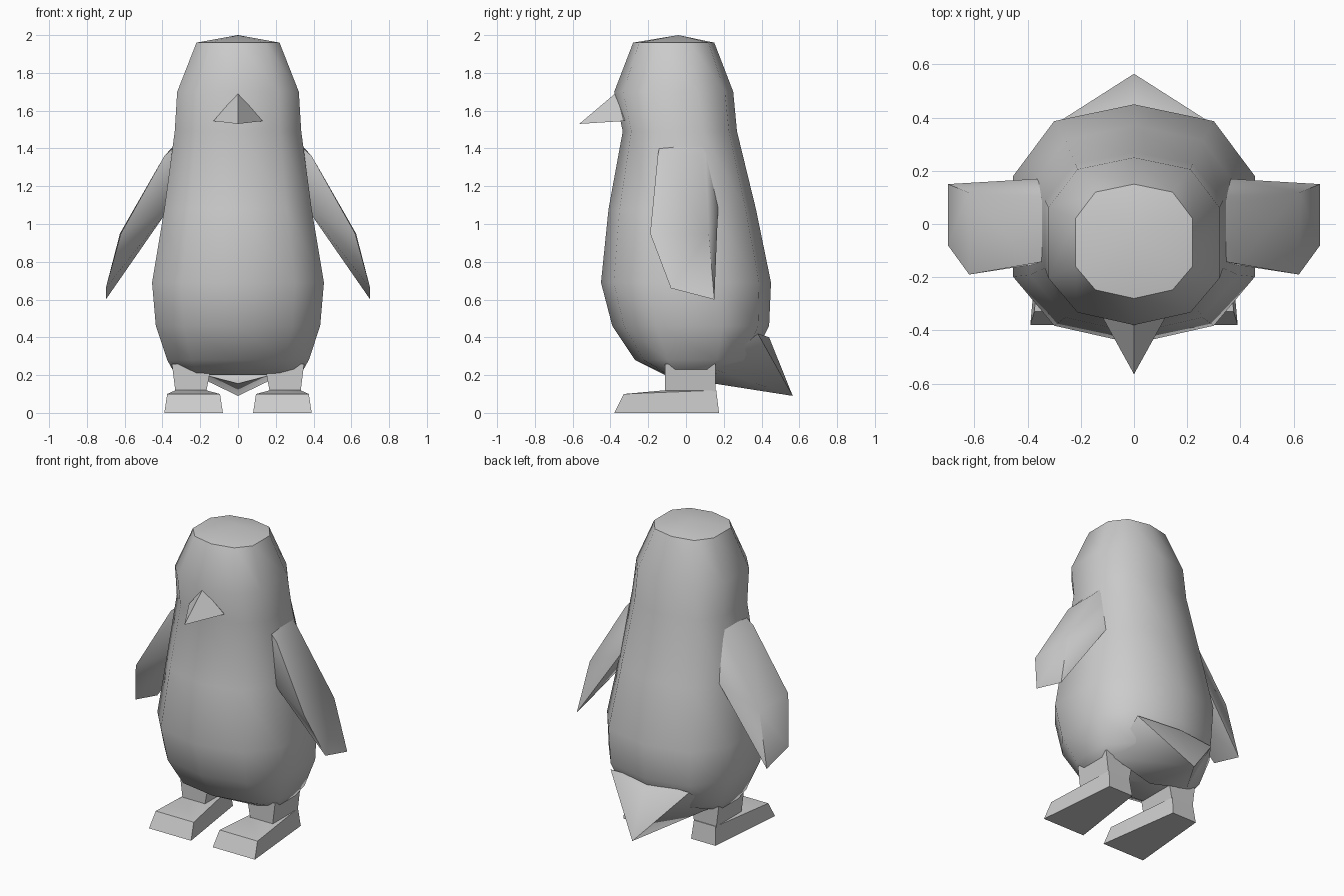
import bpy, bmesh, math

if "Cube" in bpy.data.objects:
    bpy.data.objects.remove(bpy.data.objects["Cube"])


def finish(name, bm, angle=55):
    bmesh.ops.recalc_face_normals(bm, faces=bm.faces)
    mesh = bpy.data.meshes.new(name)
    bm.to_mesh(mesh)
    bm.free()
    obj = bpy.data.objects.new(name, mesh)
    bpy.context.collection.objects.link(obj)
    bpy.ops.object.select_all(action='DESELECT')
    obj.select_set(True)
    bpy.context.view_layer.objects.active = obj
    bpy.ops.object.shade_smooth_by_angle(angle=math.radians(angle))
    return obj


def hull(name, points, side=1, angle=55):
    bm = bmesh.new()
    for x, y, z in points:
        bm.verts.new((x * side, y, z))
    bmesh.ops.convex_hull(bm, input=bm.verts)
    bmesh.ops.delete(bm, geom=[v for v in bm.verts if not v.link_faces], context='VERTS')
    bmesh.ops.dissolve_limit(bm, angle_limit=0.02, verts=bm.verts, edges=bm.edges)
    return finish(name, bm, angle)


# body and head: ten-sided rings (height, half width, front y, back y)
rings = [(0.20, 0.33, -0.11, 0.16), (0.28, 0.375, -0.27, 0.35),
         (0.46, 0.435, -0.39, 0.44), (0.69, 0.455, -0.45, 0.45),
         (1.08, 0.39, -0.41, 0.37), (1.49, 0.335, -0.335, 0.27),
         (1.70, 0.322, -0.38, 0.25), (1.96, 0.22, -0.28, 0.15)]
half = [(0, 1), (0.66, 0.86), (1, 0.4), (1, -0.44), (0.66, -0.85), (0, -1)]
section = half + [(-x, y) for x, y in half[4:0:-1]]
bm = bmesh.new()
loops = []
for z, w, front, back in rings:
    mid, depth = (front + back) / 2, (back - front) / 2
    loops.append([bm.verts.new((x * w, mid + y * depth, z)) for x, y in section])
n = len(section)
for a, b in zip(loops, loops[1:]):
    for i in range(n):
        j = (i + 1) % n
        bm.faces.new((a[i], a[j], b[j], b[i]))
bm.faces.new(loops[0])
crown = bm.verts.new((0, -0.04, 2.0))
for i in range(n):
    bm.faces.new((loops[-1][i], loops[-1][(i + 1) % n], crown))
finish("body", bm, 50)

# beak
hull("beak", [(0, -0.565, 1.53), (0, -0.37, 1.695), (-0.13, -0.33, 1.545),
              (0.13, -0.33, 1.545), (0, -0.25, 1.6)], angle=20)

# tail, blending into the lower back
tail = [(0, 0.565, 0.09), (0, 0.44, 0.40), (0, 0.15, 0.155)]
for s in (-1, 1):
    tail += [(s * 0.29, 0.38, 0.42), (s * 0.29, 0.15, 0.23), (s * 0.15, 0.15, 0.2)]
hull("tail", tail)

for side, label in ((1, "right"), (-1, "left")):
    # flipper
    hull("flipper_" + label, [
        (0.28, -0.13, 1.46), (0.28, 0.10, 1.48),
        (0.39, -0.15, 1.36), (0.39, 0.08, 1.36),
        (0.36, -0.15, 1.09), (0.36, 0.17, 1.09),
        (0.62, -0.19, 0.95), (0.625, 0.12, 0.95),
        (0.70, -0.08, 0.66), (0.70, 0.15, 0.60)], side)
    # foot, narrowing to the heel
    hull("foot_" + label, [
        (0.08, -0.38, 0), (0.39, -0.38, 0), (0.16, 0.175, 0), (0.34, 0.175, 0),
        (0.095, -0.33, 0.10), (0.375, -0.33, 0.10),
        (0.17, -0.11, 0.12), (0.33, -0.11, 0.12),
        (0.17, 0.16, 0.12), (0.33, 0.16, 0.12)], side, 40)
    # leg
    hull("leg_" + label, [
        (x, y, z) for z, x0, x1 in ((0.10, 0.17, 0.33), (0.26, 0.14, 0.35))
        for x in (x0, x1) for y in (-0.11, 0.155)], side)
